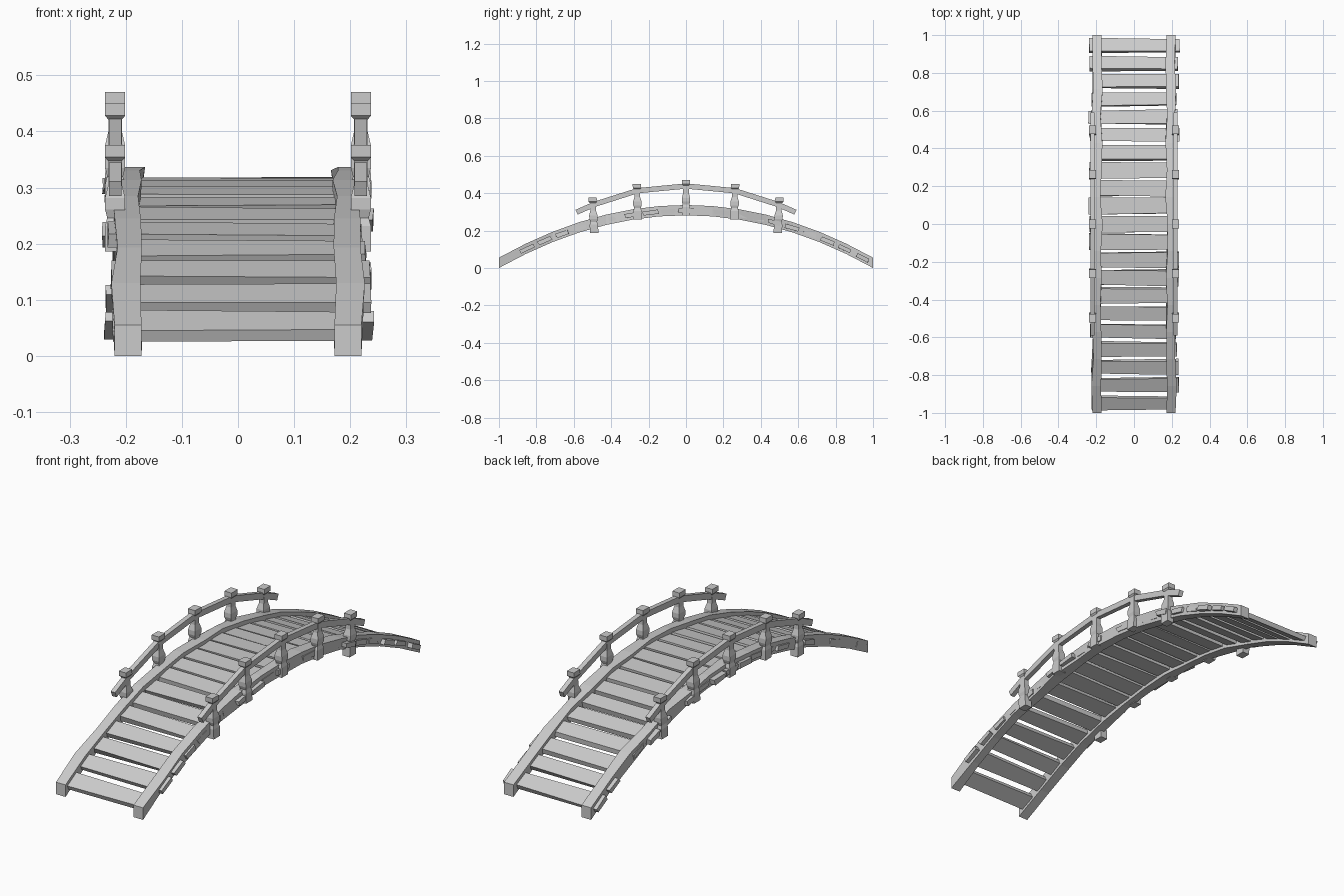
import bpy
import bmesh
import math
import random
from mathutils import Matrix, Vector

random.seed(7)
cube = bpy.data.objects.get("Cube")
if cube:
    bpy.data.objects.remove(cube, do_unlink=True)

wood = bpy.data.materials.new("grey wood")
wood.use_nodes = True
GREY = (0.6, 0.6, 0.6, 1)
wood.diffuse_color = GREY
wood.node_tree.nodes["Principled BSDF"].inputs["Base Color"].default_value = GREY


def jitter(amount):
    return random.uniform(-amount, amount)


def arch(y):
    """Height of the deck's centre line."""
    return 0.309 - 0.2815 * y * y


def add_object(name, bm):
    bmesh.ops.recalc_face_normals(bm, faces=bm.faces)
    mesh = bpy.data.meshes.new(name)
    bm.to_mesh(mesh)
    bm.free()
    mesh.materials.append(wood)
    obj = bpy.data.objects.new(name, mesh)
    bpy.context.collection.objects.link(obj)
    return obj


def loft(name, rings):
    """Skin a row of four-cornered sections and cap both ends."""
    bm = bmesh.new()
    loops = [[bm.verts.new(p) for p in ring] for ring in rings]
    for a, b in zip(loops, loops[1:]):
        for i in range(4):
            j = (i + 1) % 4
            bm.faces.new((a[i], a[j], b[j], b[i]))
    bm.faces.new(loops[0])
    bm.faces.new(loops[-1])
    return add_object(name, bm)


def upright_section(x, y, z, half_x, half_z, wobble=0):
    return [(x + sx * half_x + jitter(wobble), y, z + sz * half_z)
            for sx, sz in ((-1, -1), (1, -1), (1, 1), (-1, 1))]


# Hewn arched side beams
def beam(side, name):
    rings = []
    count = 14
    for i in range(count + 1):
        y = -1 + 2 * i / count
        end = i in (0, count)
        rings.append(upright_section(side * 0.196, y, arch(y), 0.024, 0.0275,
                                     0 if end else 0.007))
    loft(name, rings)


# Uneven deck planks threaded through the beams
def plank(index, y):
    bm = bmesh.new()
    bmesh.ops.create_cube(bm, size=1)
    wide = 0.082 if abs(y) < 0.45 else 0.073
    ends = {-1: 0.228 + jitter(0.014), 1: 0.228 + jitter(0.014)}
    for v in bm.verts:
        side = 1 if v.co.x > 0 else -1
        v.co.x = side * ends[side] + jitter(0.002)
        v.co.y = v.co.y * wide + jitter(0.006)
        v.co.z = v.co.z * 0.022 + jitter(0.002)
    slope = math.atan(-0.563 * y)
    bm.transform(Matrix.Translation((0, y, arch(y) - 0.003)) @ Matrix.Rotation(slope, 4, "X"))
    add_object(f"deck_plank_{index}", bm)


# Carved posts: cap, neck, flare, waist and foot block
POST_PROFILE = [(0, 0.018), (-0.022, 0.018), (-0.029, 0.012), (-0.07, 0.012),
                (-0.095, 0.018), (-0.115, 0.018), (-0.13, 0.014),
                (-0.145, 0.018), (-0.19, 0.018)]


def post(side, y, top, name):
    x = side * 0.219
    lean = 0.1 * y
    rings = []
    for drop, half in POST_PROFILE:
        cy = y + lean * (drop + 0.1)
        rings.append([(x + sx * half, cy + sy * half * 1.25, top + drop)
                      for sx, sy in ((-1, -1), (1, -1), (1, 1), (-1, 1))])
    loft(name, rings)


# Handrail following the post tops
RAIL_HALF = [(0, 0.438), (0.26, 0.413), (0.49, 0.34), (0.585, 0.298)]


def rail(side, name):
    path = [(-y, z) for y, z in reversed(RAIL_HALF[1:])] + RAIL_HALF
    points = [Vector(p) for p in path]
    rings = []
    for i, p in enumerate(points):
        along = (points[min(i + 1, len(points) - 1)] - points[max(i - 1, 0)]).normalized()
        across = Vector((-along.y, along.x)) * 0.014
        low, high = p - across, p + across
        x0, x1 = side * 0.219 - 0.011, side * 0.219 + 0.011
        rings.append([(x0, low.x, low.y), (x1, low.x, low.y),
                      (x1, high.x, high.y), (x0, high.x, high.y)])
    loft(name, rings)


PLANKS = 21
for n in range(PLANKS):
    plank(n + 1, -0.945 + 1.89 * n / (PLANKS - 1))

POSTS = [(-0.495, 0.376), (-0.26, 0.45), (0, 0.47), (0.26, 0.45), (0.495, 0.376)]
for side, label in ((1, "left"), (-1, "right")):
    beam(side, f"{label}_beam")
    rail(side, f"{label}_handrail")
    for n, (y, top) in enumerate(POSTS):
        post(side, y, top, f"{label}_post_{n + 1}")
